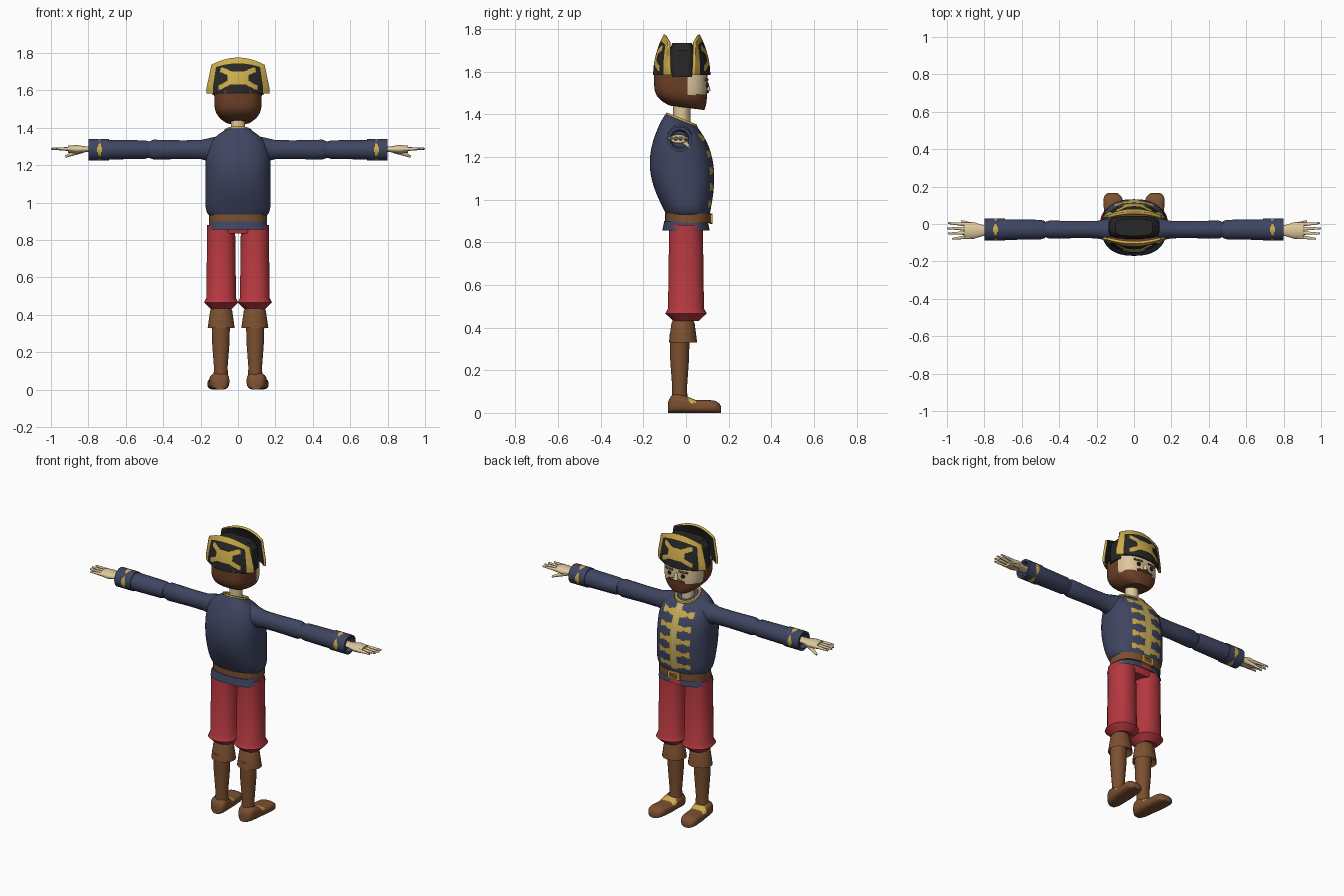
import bpy, bmesh, math
from mathutils import Matrix, Vector

if "Cube" in bpy.data.objects:
    bpy.data.objects.remove(bpy.data.objects["Cube"])


def material(name, red, green, blue):
    mat = bpy.data.materials.new(name)
    mat.use_nodes = True
    mat.diffuse_color = (red, green, blue, 1)
    mat.node_tree.nodes["Principled BSDF"].inputs["Base Color"].default_value = mat.diffuse_color
    return mat


navy = material("navy cloth", .05, .06, .12)
scarlet = material("red cloth", .46, .04, .05)
leather = material("brown leather", .2, .08, .03)
hair = material("dark brown hair", .15, .05, .02)
skin = material("skin", .74, .58, .34)
gold = material("gold trim", .62, .42, .07)
black = material("black felt", .02, .02, .02)
linen = material("pale linen", .5, .47, .42)


def finish(name, bm, materials, rule=None):
    """Turn a bmesh into a smooth-by-angle object, colouring faces by a rule."""
    if rule:
        bm.normal_update()
        for face in bm.faces:
            face.material_index = rule(face.calc_center_median(), face.normal)
    mesh = bpy.data.meshes.new(name)
    bm.to_mesh(mesh)
    bm.free()
    part = bpy.data.objects.new(name, mesh)
    bpy.context.collection.objects.link(part)
    for mat in materials:
        mesh.materials.append(mat)
    bpy.ops.object.select_all(action='DESELECT')
    part.select_set(True)
    bpy.context.view_layer.objects.active = part
    bpy.ops.object.shade_smooth_by_angle(angle=math.radians(40))
    return part


def stack(centre, aspect, *pairs, tilt=0):
    """Rings on a straight axis from (position, radius) pairs."""
    return [(position, radius, radius * aspect, *centre, tilt) for position, radius in pairs]


def sweep(ring, steps):
    """Rings from a rule of a parameter running from zero to one."""
    return [ring(i / steps) for i in range(steps + 1)]


def loft(name, materials, rings, axis="z", sides=20, power=2, mirror=1, rule=None):
    """Skin superellipse rings that lie along one axis."""
    bm = bmesh.new()
    loops = []
    for position, radius_a, radius_b, centre_a, centre_b, tilt in rings:
        loop = []
        for i in range(sides):
            angle = math.tau * (i + .5) / sides
            c, s = math.cos(angle), math.sin(angle)
            reach = (abs(c) ** power + abs(s) ** power) ** (-1 / power)
            a, b = radius_a * c * reach, radius_b * s * reach
            u, v, w = centre_a + a, centre_b + b, position + tilt * b
            x, y, z = {"z": (u, v, w), "x": (w, u, v), "y": (u, w, v)}[axis]
            loop.append(bm.verts.new((x * mirror, y, z)))
        loops.append(loop)
    for lower, upper in zip(loops, loops[1:]):
        for i in range(sides):
            j = (i + 1) % sides
            bm.faces.new((lower[i], lower[j], upper[j], upper[i]))
    bm.faces.new(loops[0])
    bm.faces.new(loops[-1])
    bmesh.ops.recalc_face_normals(bm, faces=bm.faces[:])
    return finish(name, bm, materials, rule)


def tube(name, mat, start, end, start_radius, end_radius, mirror=1):
    """A tapered round bar between two points."""
    flip = Vector((mirror, 1, 1))
    start, end = Vector(start) * flip, Vector(end) * flip
    along = end - start
    turn = along.to_track_quat('Z', 'Y').to_matrix().to_4x4()
    bm = bmesh.new()
    bmesh.ops.create_cone(bm, cap_ends=True, segments=10, radius1=start_radius, radius2=end_radius,
                          depth=along.length, matrix=Matrix.Translation((start + end) / 2) @ turn)
    return finish(name, bm, [mat])


# Jacket body: nipped waist, full back, sloping shoulders, braid on the chest
def jacket_ring(t):
    width = .175 * (1 - .55 * t ** 10) * (1 - .15 * (1 - t) ** 20)
    depth = .1 + .05 * math.sin(math.pi * t) - .025 * t ** 6
    return .925 + .445 * t, width, depth, 0, .01 - .035 * math.sin(2 * t), -.4 * t ** 6


def braid(centre, normal):
    x, y, z = abs(centre.x), centre.y, centre.z
    if y < 0 or z > 1.34 or z < .95:
        return 0
    if x < .007:
        return 2
    half_height = .008 + .01 * abs(math.sin(x * 48))
    on_bar = any(abs(z - .98 - .078 * k) < half_height for k in range(5))
    return int(x < .022 or (x < .105 and on_bar))


def collar_lining(centre, normal):
    return int(normal.z > .8 and abs(centre.x) + abs(centre.y + .02) < .02)


loft("jacket", [navy, gold, linen], sweep(jacket_ring, 70), sides=120, power=2.4, rule=braid)
loft("collar", [gold, navy], stack((0, -.02), .95, (1.35, .08), (1.38, .077), (1.38, .065), (1.37, .06), tilt=-.4),
     rule=collar_lining)
tube("neck", skin, (0, -.02, 1.34), (0, -.02, 1.46), .04, .04)


# Belt, buckle and jacket skirt, open at the front
def buckle_hole(centre, normal):
    return int(normal.y > .9 and abs(centre.x) + abs(centre.z - .91) < .01)


def skirt_opening(centre, normal):
    return int(normal.z < -.95 or (centre.y > .05 and abs(centre.x) < .025))


loft("belt", [leather], stack((0, .01), .7, (.89, .15), (.89, .154), (.935, .154), (.935, .145)),
     sides=32, power=2.5)
loft("buckle", [gold, leather], stack((0, .91), .57, (.11, .042), (.124, .042), (.124, .027), (.12, .025)),
     axis="y", power=8, rule=buckle_hole)
loft("jacket_skirt", [navy, scarlet], stack((0, 0), .68, (.875, .14), (.855, .163), (.9, .15)),
     sides=48, power=2.6, rule=skirt_opening)
loft("trouser_seat", [scarlet], stack((0, 0), .56, (.835, .13), (.89, .15)), power=2.6)


# Arms, hands and legs, repeated on both sides
def cuff_braid(centre, normal):
    angle = math.atan2(centre.z - 1.283, centre.y + .03)
    return int(abs(abs(centre.x) - .74) < .016 * abs(math.cos(2 * angle)) - .003)


def foot_ring(t):
    rounding = 1 - .5 * abs(2 * t - 1) ** 8
    half_height = (.03 + .018 * max(0, math.cos(3 * t))) * rounding
    return -.085 + .25 * t, .053 * rounding, half_height, .095 + .02 * t, half_height, 0


def strap(centre, normal):
    return int(centre.z > .045 and abs(centre.y - .022 + (centre.z - .07) * .6) < .014)


arm = (-.03, 1.283)
for label, side in (("left", 1), ("right", -1)):
    loft(f"{label}_upper_sleeve", [navy],
         stack(arm, 1.1, (.06, .075), (.14, .06), (.2, .047), (.3, .046), (.45, .049), (.475, .041)),
         axis="x", mirror=side)
    loft(f"{label}_lower_sleeve", [navy], stack(arm, .95, (.475, .046), (.5, .053), (.7, .056)),
         axis="x", mirror=side)
    loft(f"{label}_cuff", [navy, gold],
         sweep(lambda t: (.69 + .11 * t, .059, .058, *arm, 0), 24) + stack(arm, 1, (.8, .045), (.775, .037)),
         axis="x", sides=40, mirror=side, rule=cuff_braid)

    loft(f"{label}_palm", [skin], stack((-.035, 1.285), .5, (.77, .03), (.81, .03), (.86, .046), (.91, .04)),
         axis="x", mirror=side)
    for i, finger in enumerate(("index", "middle", "ring", "little")):
        tip = 1 - .007 * (i - 1) ** 2
        tube(f"{label}_{finger}_finger", skin, (.88, -.005 - .021 * i, 1.286), (tip, .005 - .028 * i, 1.288),
             .012, .005, side)
    tube(f"{label}_thumb", skin, (.835, -.015, 1.28), (.922, .015, 1.246), .016, .006, side)

    loft(f"{label}_trouser_leg", [scarlet],
         stack((.09, 0), 1.06, (.44, .05), (.43, .055), (.466, .092), (.49, .08), (.88, .075)),
         power=2.3, mirror=side)
    loft(f"{label}_boot_cuff", [leather],
         stack((.09, -.014), .92, (.36, .045), (.33, .073), (.42, .06), (.44, .05)), mirror=side)
    loft(f"{label}_boot_shaft", [leather],
         stack((.092, -.03), .95, (.05, .04), (.12, .037), (.25, .047), (.37, .05)), mirror=side)
    loft(f"{label}_boot_foot", [leather, gold], sweep(foot_ring, 36),
         axis="y", sides=32, power=3, mirror=side, rule=strap)


# Head: tapered jaw, with hair and beard around the face
def head_ring(t):
    jaw = (1 - t) ** 5
    return 1.43 + .17 * t, .127 * (1 - .5 * jaw), .125 * (1 - .35 * jaw), 0, -.025 + .03 * jaw, -.13 * (1 - t) ** 2


def bare_face(centre, normal):
    moustache = abs(centre.x) < .055 and centre.z < 1.508
    return int(centre.y > .01 and centre.z > 1.492 and not moustache)


loft("head", [hair, skin], sweep(head_ring, 30), sides=64, power=2.8, rule=bare_face)
tube("nose", skin, (0, .1, 1.507), (0, .096, 1.55), .016, .008)
for label, side in (("left", 1), ("right", -1)):
    tube(f"{label}_eye", black, (.046, .085, 1.537), (.046, .105, 1.537), .016, .01, side)
    tube(f"{label}_eyebrow", hair, (.02, .1, 1.562), (.075, .092, 1.562), .006, .006, side)
    tube(f"{label}_moustache", hair, (0, .1, 1.508), (.055, .095, 1.5), .009, .005, side)

# Hat crown and the two upturned brims
loft("hat_crown", [black], stack((0, -.018), .45, (1.575, .137), (1.7, .133), (1.735, .1)), sides=32, power=4)


def brim(name, facing, columns=80, rows=44):
    bm = bmesh.new()
    grid = []
    for j in range(rows + 1):
        v = j / rows
        half_width = .168 - .026 * max(0, v - .2) / .8
        middle, end = .134 - .05 * v * v, .058 + .008 * v
        line = []
        for i in range(columns + 1):
            u = 2 * i / columns - 1
            height = .192 - .038 * u * u
            bulge = middle + (end - middle) * u * u
            line.append(bm.verts.new((half_width * u, facing * bulge - .02, 1.583 + v * height)))
        grid.append(line)
    for j in range(rows):
        for i in range(columns):
            corners = [grid[j][i], grid[j][i + 1], grid[j + 1][i + 1], grid[j + 1][i]]
            face = bm.faces.new(corners if facing < 0 else corners[::-1])
            # Gold edging, and a crossed ornament with a solid middle
            u, v = abs((2 * i + 1) / columns - 1), (j + .5) / rows
            across, up = u * 1.6, abs(v - .44) * 3
            cross = max(across, up) < 1 and abs(up - across * .85) < .24
            solid = max(across, up) < .55
            face.material_index = 0 if u > .8 or v > .85 or cross or solid else 1
    shell = finish(name, bm, [gold, black, black]).modifiers.new("thickness", 'SOLIDIFY')
    shell.thickness, shell.offset, shell.material_offset = .014, -1, 1


brim("hat_brim_face_side", 1)
brim("hat_brim_nape_side", -1)
